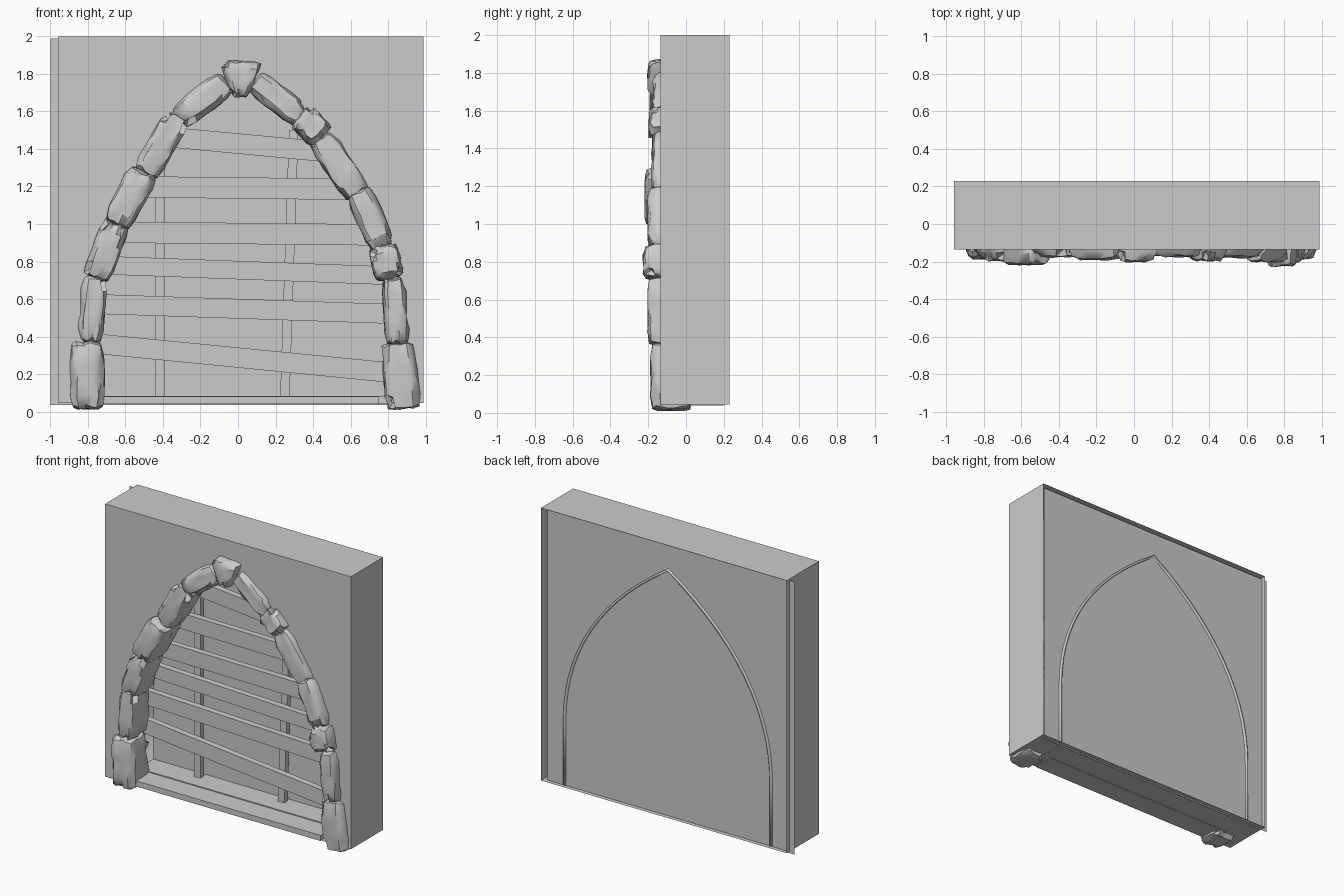
import bpy, bmesh, random
from mathutils import Vector

if "Cube" in bpy.data.objects:
    bpy.data.objects.remove(bpy.data.objects["Cube"])

random.seed(7)
FRONT, BACK = -0.135, 0.23


def finish(name, bm, smooth=False, normals=True):
    if normals:
        bmesh.ops.recalc_face_normals(bm, faces=bm.faces)
    me = bpy.data.meshes.new(name)
    bm.to_mesh(me)
    bm.free()
    ob = bpy.data.objects.new(name, me)
    bpy.context.collection.objects.link(ob)
    if smooth:
        bpy.ops.object.select_all(action='DESELECT')
        ob.select_set(True)
        bpy.context.view_layer.objects.active = ob
        bpy.ops.object.shade_smooth_by_angle(angle=0.6)
    return ob


def plank(name, a, b, w, y0, y1):
    """Straight board between two x,z points."""
    a, b = Vector(a), Vector(b)
    d = (b - a).normalized()
    n = Vector((-d.y, d.x)) * w / 2
    bm = bmesh.new()
    bmesh.ops.create_cube(bm, size=1)
    for v in bm.verts:
        p = (a if v.co.x < 0 else b) + n * (1 if v.co.z > 0 else -1)
        v.co = (p.x, y0 if v.co.y < 0 else y1, p.y)
    return finish(name, bm)


def stone(name, a, b, w, y0, y1=0.03, w_end=None):
    """Worn block with rounded corners and chipped edges, running from a to b."""
    a, b = Vector(a), Vector(b)
    w_end = w_end or w
    d = (b - a).normalized()
    n = Vector((-d.y, d.x))
    bm = bmesh.new()
    bmesh.ops.create_cube(bm, size=1)
    bmesh.ops.subdivide_edges(bm, edges=bm.edges, cuts=4, use_grid_fill=True)
    for v in bm.verts:
        u, t, s = v.co.x, v.co.y, v.co.z
        edges = sum(abs(c) > 0.49 for c in (u, t, s))
        if edges > 1:                       # worn edges, some chipped deeper
            k = 0.012 * (edges - 1) * (2.0 if random.random() < 0.2 else 0.8)
        else:
            k = 0
        width = w + (w_end - w) * (u + 0.5)
        p = a.lerp(b, u + 0.5) - d * k * (2 * u) + n * s * (width - 2 * k)
        y = y0 + (y1 - y0) * (t + 0.5) - k * 2 * t
        j = [random.uniform(-0.006, 0.006) for _ in range(3)]
        v.co = (p.x + j[0], y + j[1], max(p.y + j[2], 0))
    finish(name, bm, smooth=True)


# Pointed arch outline, left foot to right foot
def curve(t):
    return Vector((0.82, 0.5)) * (1 - t) ** 2 + Vector((0.82, 1.27)) * 2 * t * (1 - t) + Vector((0, 1.81)) * t * t


half = [Vector((0.82, 0.05))] + [curve(i / 14) for i in range(15)]
arch = [(-p.x, p.y) for p in half] + [(p.x, p.y) for p in reversed(half[:-1])]

# Wall shell: pierced front, sides, top and underside, open at the rear
bm = bmesh.new()
L, R, B, T = -0.96, 0.99, 0.045, 2.0
front = [(L, B)] + [(x, z) for x, z in arch] + [(R, B), (R, T), (L, T)]
bm.faces.new([bm.verts.new((x, FRONT, z)) for x, z in front])
corners = [(L, B), (R, B), (R, T), (L, T)]
for (x0, z0), (x1, z1) in zip(corners, corners[1:] + corners[:1]):
    bm.faces.new([bm.verts.new(c) for c in
                  ((x0, FRONT, z0), (x0, BACK, z0), (x1, BACK, z1), (x1, FRONT, z1))])
bmesh.ops.remove_doubles(bm, verts=bm.verts, dist=0.0001)
bmesh.ops.triangulate(bm, faces=[f for f in bm.faces if len(f.verts) > 4])
finish("wall", bm)

# Arch lining, running just past the rear panel
bm = bmesh.new()
rows = [[bm.verts.new((x, y, z)) for x, z in arch] for y in (FRONT, 0.212)]
for i in range(len(arch) - 1):
    bm.faces.new((rows[0][i], rows[0][i + 1], rows[1][i + 1], rows[1][i]))
lining = finish("arch_lining", bm, smooth=True)
mod = lining.modifiers.new("thickness", 'SOLIDIFY')
mod.thickness = 0.015
mod.offset = 0

# Rear panel, shifted slightly to one side
bm = bmesh.new()
bm.faces.new([bm.verts.new((x, 0.2, z)) for x, z in
              ((-1.0, 0.035), (0.96, 0.035), (0.96, 1.99), (-1.0, 1.99))])
finish("rear_panel", bm, normals=False)

# Floor boards in the niche
plank("floor_front", (-0.8, 0.06), (0.75, 0.06), 0.04, FRONT, 0.02)
plank("floor_back", (-0.81, 0.062), (0.81, 0.062), 0.044, 0.025, 0.198)

# Uprights behind the boards
plank("post_left", (-0.415, 0.08), (-0.415, 1.5), 0.05, 0.13, 0.17)
plank("post_right", (0.25, 0.08), (0.297, 1.5), 0.05, 0.13, 0.17)

# Crooked boards: left x, left z, right x, right z, width
boards = [(-0.84, 0.37, 0.84, 0.205, 0.107), (-0.84, 0.576, 0.84, 0.52, 0.105),
          (-0.82, 0.784, 0.82, 0.724, 0.098), (-0.76, 0.957, 0.76, 0.942, 0.113),
          (-0.64, 1.199, 0.64, 1.185, 0.113), (-0.44, 1.47, 0.5, 1.382, 0.108)]
for i, (x0, z0, x1, z1, w) in enumerate(boards):
    plank(f"board_{i + 1}", (x0, z0), (x1, z1), w, 0.085, 0.13)

# Arch stones: start x,z, end x,z, width, front y
stones = [(-0.80, 0.015, -0.81, 0.37, 0.18, -0.185), (-0.79, 0.37, -0.765, 0.72, 0.13, -0.175),
          (-0.76, 0.71, -0.645, 1.01, 0.15, -0.195), (-0.655, 1.0, -0.50, 1.28, 0.16, -0.215),
          (-0.495, 1.27, -0.32, 1.58, 0.145, -0.175), (-0.315, 1.565, -0.06, 1.76, 0.145, -0.19),
          (0.09, 1.765, 0.335, 1.575, 0.14, -0.175), (0.33, 1.585, 0.45, 1.46, 0.155, -0.195),
          (0.44, 1.46, 0.64, 1.16, 0.15, -0.18), (0.64, 1.175, 0.775, 0.87, 0.145, -0.2),
          (0.77, 0.885, 0.81, 0.71, 0.155, -0.225), (0.83, 0.71, 0.852, 0.36, 0.125, -0.2),
          (0.85, 0.365, 0.885, 0.015, 0.18, -0.185)]
for i, (x0, z0, x1, z1, w, y) in enumerate(stones):
    stone(f"arch_stone_{i + 1}", (x0, z0), (x1, z1), w, y)
stone("keystone", (0.01, 1.68), (0.015, 1.87), 0.09, -0.2, w_end=0.23)
